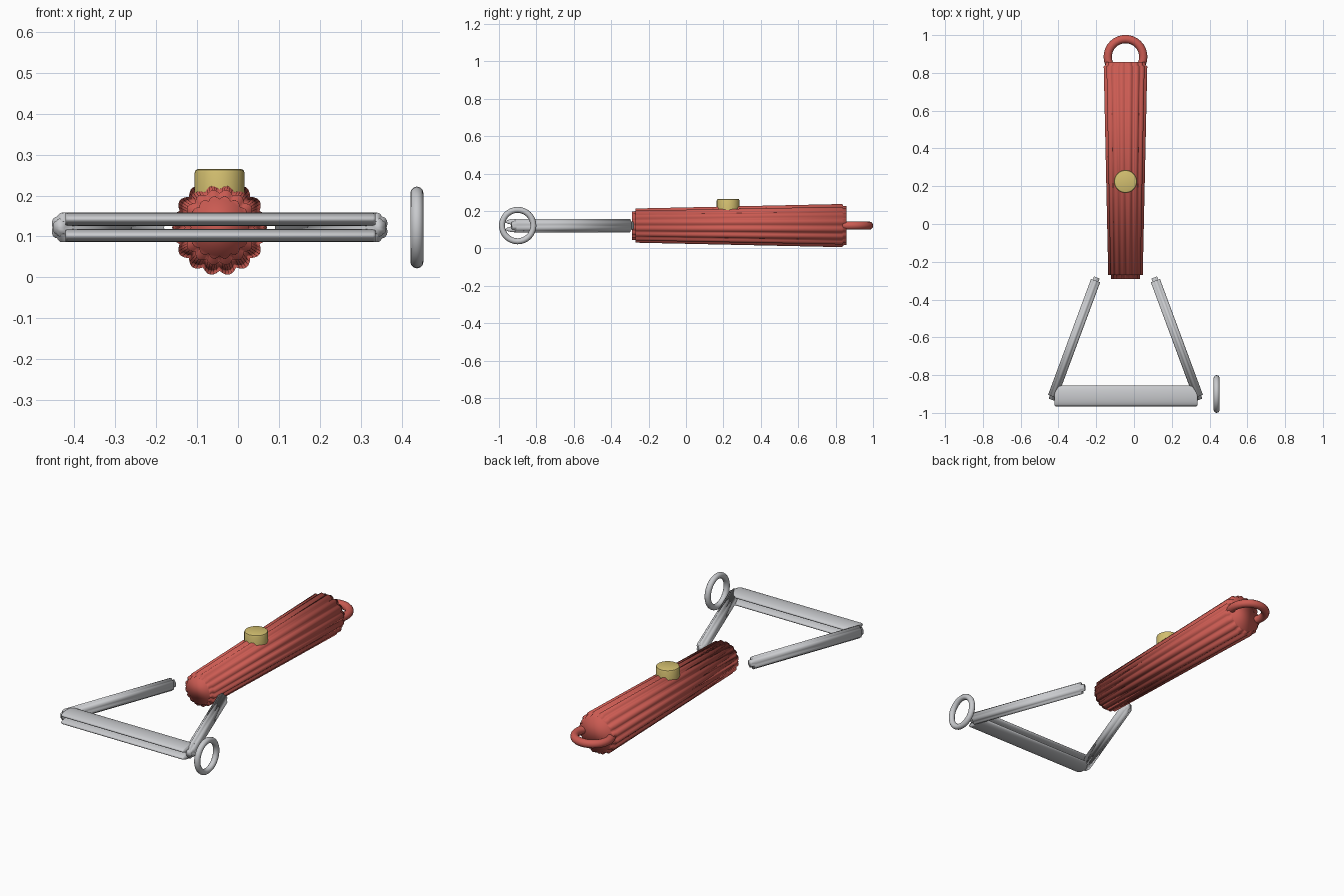
import bpy, bmesh
from math import sin, cos, pi, radians
from mathutils import Vector, Matrix

cube = bpy.data.objects.get("Cube")
if cube:
    bpy.data.objects.remove(cube)

CX, CZ = -0.045, 0.122   # shared centre line of handle and frame


def material(name, rgb):
    m = bpy.data.materials.new(name)
    m.use_nodes = True
    m.diffuse_color = (*rgb, 1)
    m.node_tree.nodes["Principled BSDF"].inputs["Base Color"].default_value = (*rgb, 1)
    return m


RED = material("red", (0.6, 0.105, 0.085))
STEEL = material("steel", (0.58, 0.59, 0.61))
BRASS = material("yellow", (0.65, 0.52, 0.16))


def finish(name, bm, mat, smooth_angle=None):
    bmesh.ops.recalc_face_normals(bm, faces=bm.faces[:])
    mesh = bpy.data.meshes.new(name)
    bm.to_mesh(mesh)
    bm.free()
    mesh.materials.append(mat)
    obj = bpy.data.objects.new(name, mesh)
    bpy.context.collection.objects.link(obj)
    for p in mesh.polygons:
        p.use_smooth = True
    if smooth_angle:
        bpy.ops.object.select_all(action='DESELECT')
        obj.select_set(True)
        bpy.context.view_layer.objects.active = obj
        bpy.ops.object.shade_smooth_by_angle(angle=radians(smooth_angle))
    return obj


def rod(name, start, end, stations, section, mat):
    """Loft a cross-section along a line; stations are (distance, scale)."""
    start, end = Vector(start), Vector(end)
    d = (end - start).normalized()
    up = Vector((0, 0, 1))
    side = d.cross(up)
    bm = bmesh.new()
    rings = [[bm.verts.new(start + d * s + (side * u + up * v) * k) for u, v in section]
             for s, k in stations]
    n = len(section)
    for a, b in zip(rings, rings[1:]):
        for i in range(n):
            j = (i + 1) % n
            bm.faces.new((a[i], a[j], b[j], b[i]))
    bm.faces.new(rings[0])
    bm.faces.new(rings[-1])
    return finish(name, bm, mat)


def lobed(n, half_u, half_v, lobes, depth):
    """Oval section with rounded lobes and grooves, one groove on each side."""
    pts = []
    for i in range(n):
        t = 2 * pi * i / n
        k = 1 - depth + depth * abs(sin(lobes * t / 2))
        pts.append((half_u * k * cos(t), half_v * k * sin(t)))
    return pts


def ring(name, centre, major, minor, rot, mat):
    bm = bmesh.new()
    n, m = 32, 12
    grid = []
    for i in range(n):
        a = 2 * pi * i / n
        grid.append([])
        for j in range(m):
            b = 2 * pi * j / m
            r = major + minor * cos(b)
            p = rot @ Vector((r * cos(a), r * sin(a), minor * sin(b)))
            grid[i].append(bm.verts.new(p + Vector(centre)))
    for i in range(n):
        for j in range(m):
            i2, j2 = (i + 1) % n, (j + 1) % m
            bm.faces.new((grid[i][j], grid[i2][j], grid[i2][j2], grid[i][j2]))
    return finish(name, bm, mat)


# Fluted tapering handle with a stepped cap at each end
rod("handle", (CX, -0.29, CZ), (CX, 0.86, CZ),
    [(0, 0.79), (0.02, 0.8), (0.02, 0.95), (1.125, 1.2), (1.13, 1.1), (1.148, 1.08)],
    lobed(96, 0.098, 0.098, 16, 0.1), RED)

# Hanging loop at the back of the handle
ring("hanging_loop", (CX, 0.885, CZ), 0.094, 0.022, Matrix.Identity(3), RED)

# Round push button on top of the handle
bm = bmesh.new()
bmesh.ops.create_cone(bm, cap_ends=True, segments=24, radius1=0.061, radius2=0.061, depth=0.075,
                      matrix=Matrix.Translation((CX, 0.225, 0.2275)))
top_edges = [e for e in bm.edges if all(v.co.z > 0.25 for v in e.verts)]
bmesh.ops.bevel(bm, geom=top_edges, offset=0.009, segments=2, affect='EDGES', profile=0.5)
finish("button", bm, BRASS, 40)

# Two slanting arms with small end tips
arm_section = lobed(36, 0.028, 0.036, 6, 0.15)
for side, name in ((-1, "right_arm"), (1, "left_arm")):
    a = Vector((CX + side * 0.152, -0.283, CZ))
    b = Vector((CX + side * 0.392, -0.93, CZ))
    length = (b - a).length
    rod(name, a, b, [(0, 0.6), (0.018, 0.62), (0.018, 1), (length - 0.018, 1),
                     (length - 0.018, 0.62), (length, 0.6)], arm_section, STEEL)

# Crossbar made of two flat oval rails with a slit between them
oval = [(0.055 * cos(2 * pi * i / 24), 0.016 * sin(2 * pi * i / 24)) for i in range(24)]
for offset, name in ((0.02, "upper_rail"), (-0.02, "lower_rail")):
    rod(name, (CX - 0.376, -0.91, CZ + offset), (CX + 0.381, -0.91, CZ + offset),
        [(0, 0.93), (0.006, 1), (0.751, 1), (0.757, 0.93)], oval, STEEL)

# Loose upright ring beside the frame
ring("side_ring", (0.437, -0.9, CZ), 0.084, 0.016, Matrix.Rotation(pi / 2, 3, 'Y'), STEEL)
